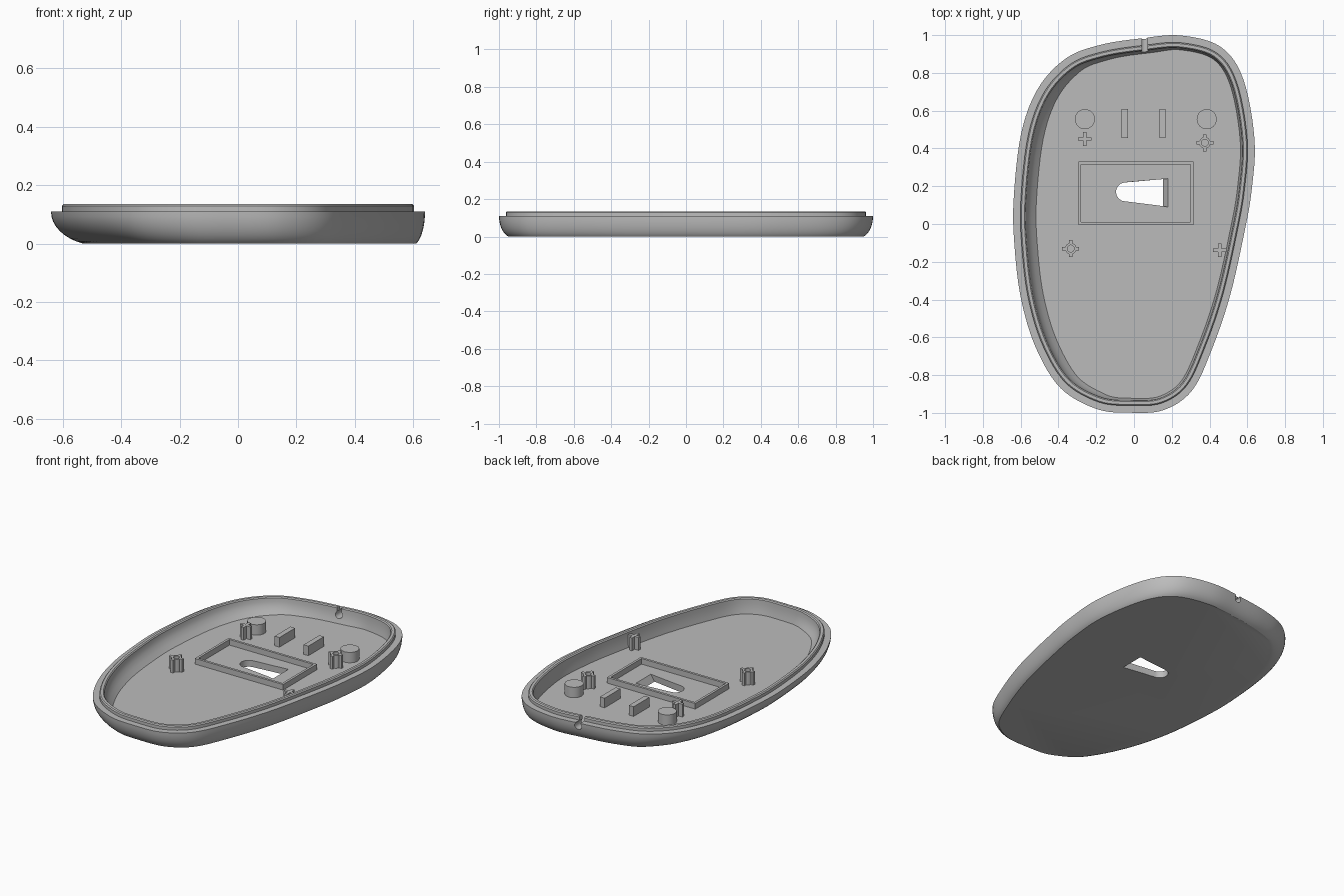
import bpy, bmesh, math
from mathutils import Vector

cube = bpy.data.objects.get("Cube")
if cube:
    bpy.data.objects.remove(cube, do_unlink=True)

grey = bpy.data.materials.new("plain grey")
grey.use_nodes = True
colour = (0.5, 0.5, 0.5, 1)
grey.diffuse_color = colour
grey.node_tree.nodes["Principled BSDF"].inputs["Base Color"].default_value = colour

FLOOR, RIM, TOP = 0.04, 0.11, 0.135


def loft(name, rings):
    """Closed solid skinned through rings of equal point count."""
    bm = bmesh.new()
    loops = [[bm.verts.new(p) for p in ring] for ring in rings]
    n = len(loops[0])
    for a, b in zip(loops, loops[1:]):
        for i in range(n):
            j = (i + 1) % n
            bm.faces.new((a[i], a[j], b[j], b[i]))
    bm.faces.new(loops[0][::-1])
    bm.faces.new(loops[-1])
    bmesh.ops.recalc_face_normals(bm, faces=bm.faces)
    mesh = bpy.data.meshes.new(name)
    bm.to_mesh(mesh)
    bm.free()
    mesh.materials.append(grey)
    obj = bpy.data.objects.new(name, mesh)
    bpy.context.collection.objects.link(obj)
    return obj


def prism(name, pts, z0, z1):
    return loft(name, [[(x, y, z) for x, y in pts] for z in (z0, z1)])


def box(x0, x1, y0, y1):
    return [(x0, y0), (x1, y0), (x1, y1), (x0, y1)]


def arc(cx, cy, r, a0=0, a1=360, n=32):
    angles = [math.radians(a0 + (a1 - a0) * i / n) for i in range(n + (a1 - a0 < 360))]
    return [(cx + r * math.cos(a), cy + r * math.sin(a)) for a in angles]


def activate(obj):
    bpy.ops.object.select_all(action='DESELECT')
    obj.select_set(True)
    bpy.context.view_layer.objects.active = obj


def cut(obj, cutter):
    cutter.hide_render = True
    mod = obj.modifiers.new("cut", 'BOOLEAN')
    mod.operation, mod.solver, mod.object = 'DIFFERENCE', 'EXACT', cutter
    activate(obj)
    bpy.ops.object.modifier_apply(modifier=mod.name)
    bpy.data.objects.remove(cutter, do_unlink=True)


def smooth(obj):
    activate(obj)
    bpy.ops.object.shade_smooth_by_angle(angle=math.radians(30))


# Asymmetric rim outline, counter-clockwise, smoothed with a closed spline
control = [Vector(p) for p in [
    (.04, .985), (-.18, .95), (-.36, .88), (-.51, .72), (-.6, .48), (-.64, .13),
    (-.635, -.12), (-.6, -.4), (-.52, -.66), (-.39, -.87), (-.2, -.98), (-.02, -1),
    (.16, -.985), (.31, -.88), (.415, -.66), (.51, -.38), (.585, -.05),
    (.625, .18), (.64, .45), (.58, .77), (.46, .94), (.25, 1)]]
outline = []
count, STEPS = len(control), 6
for i in range(count):
    p0, p1, p2, p3 = (control[(i + k - 1) % count] for k in range(4))
    for s in range(STEPS):
        t = s / STEPS
        outline.append(p1 + 0.5 * t * (p2 - p0 + t * (2 * p0 - 5 * p1 + 4 * p2 - p3
                       + t * (3 * p1 - p0 - 3 * p2 + p3))))
for axis, half in ((0, 0.64), (1, 1.0)):
    lo, hi = min(p[axis] for p in outline), max(p[axis] for p in outline)
    for p in outline:
        p[axis] = ((p[axis] - lo) / (hi - lo) * 2 - 1) * half

normals = []
for i in range(len(outline)):
    d = outline[(i + 1) % len(outline)] - outline[i - 1]
    normals.append(Vector((d.y, -d.x)).normalized())


def ring(inset, z):
    """Outline moved inward; inset depends on the outward direction."""
    return [(*(p - n * inset(n)), z) for p, n in zip(outline, normals)]


def wall_slope(n):
    side = 0.11 if n.x < 0 else 0.03
    return side * n.x ** 2 + 0.05 * n.y ** 2


# Shell: curved outer wall, ledge, raised lip, inner wall and floor
rings = []
first = math.radians(20)
for k in range(9):
    a = first + (math.pi / 2 - first) * k / 8
    lean = (1 - math.sin(a)) / (1 - math.sin(first))
    rings.append(ring(lambda n: wall_slope(n) * lean, RIM * (1 - math.cos(a) / math.cos(first))))
for inset, z in ((.038, RIM), (.038, TOP - .006), (.044, TOP), (.06, TOP), (.066, TOP - .006)):
    rings.append(ring(lambda n: inset, z))
for k in range(1, 5):
    t = k / 4
    rings.append(ring(lambda n: .066 + t * t * (.01 + .045 * max(0, -n.x)),
                      TOP - .006 + (FLOOR - TOP + .006) * t))
shell = loft("base_shell", rings)

# Tapered floor opening with a sloping end
opening = []
for z, end in ((-.02, .142), (.06, .192)):
    pts = arc(-.045, .17, .05, 100, 260, 16) + [(end, .09), (end, .24)]
    opening.append([(x, y, z) for x, y in pts])
cut(shell, loft("opening_cutter", opening))

# Keyhole cable notch through the back wall
keyhole = arc(.057, .09, .022, 135, 405, 20) + [(.0726, .16), (.0414, .16)]
cut(shell, loft("notch_cutter", [[(x, y, z) for x, z in keyhole] for y in (.88, 1.05)]))
smooth(shell)

# Rectangular frame around the opening
BASE = FLOOR - .005
frame = prism("sensor_frame", box(-.295, .315, -.005, .33), BASE, .075)
cut(frame, prism("frame_cutter", box(-.28, .3, .01, .315), 0, .2))

# Round pegs and upright ribs
for side, x in (("right", -.26), ("left", .385)):
    smooth(prism(side + "_round_peg", arc(x, .555, .053), BASE, .105))
for side, x in (("right", -.065), ("left", .135)):
    prism(side + "_rib", box(x, x + .033, .455, .61), BASE, .1)


def cross_post(name, cx, cy, arm, core):
    """Plus-shaped post; a core radius adds a bored tube in the middle."""
    h = .009
    pts = []
    for q in range(4):
        a = math.radians(90 * q)
        quarter = [(arm, -h), (arm, h)]
        if core:
            edge = math.degrees(math.asin(h / core))
            quarter += arc(0, 0, core, edge, 90 - edge, 6)
        else:
            quarter.append((h, h))
        pts += [(cx + x * math.cos(a) - y * math.sin(a),
                 cy + x * math.sin(a) + y * math.cos(a)) for x, y in quarter]
    post = prism(name, pts, BASE, .12)
    if core:
        cut(post, prism("bore_cutter", arc(cx, cy, .018, n=20), FLOOR, .2))
        smooth(post)


cross_post("back_right_cross_post", -.26, .45, .036, 0)
cross_post("front_left_cross_post", .455, -.14, .036, 0)
cross_post("back_left_bored_post", .375, .43, .045, .03)
cross_post("front_right_bored_post", -.335, -.13, .045, .03)
